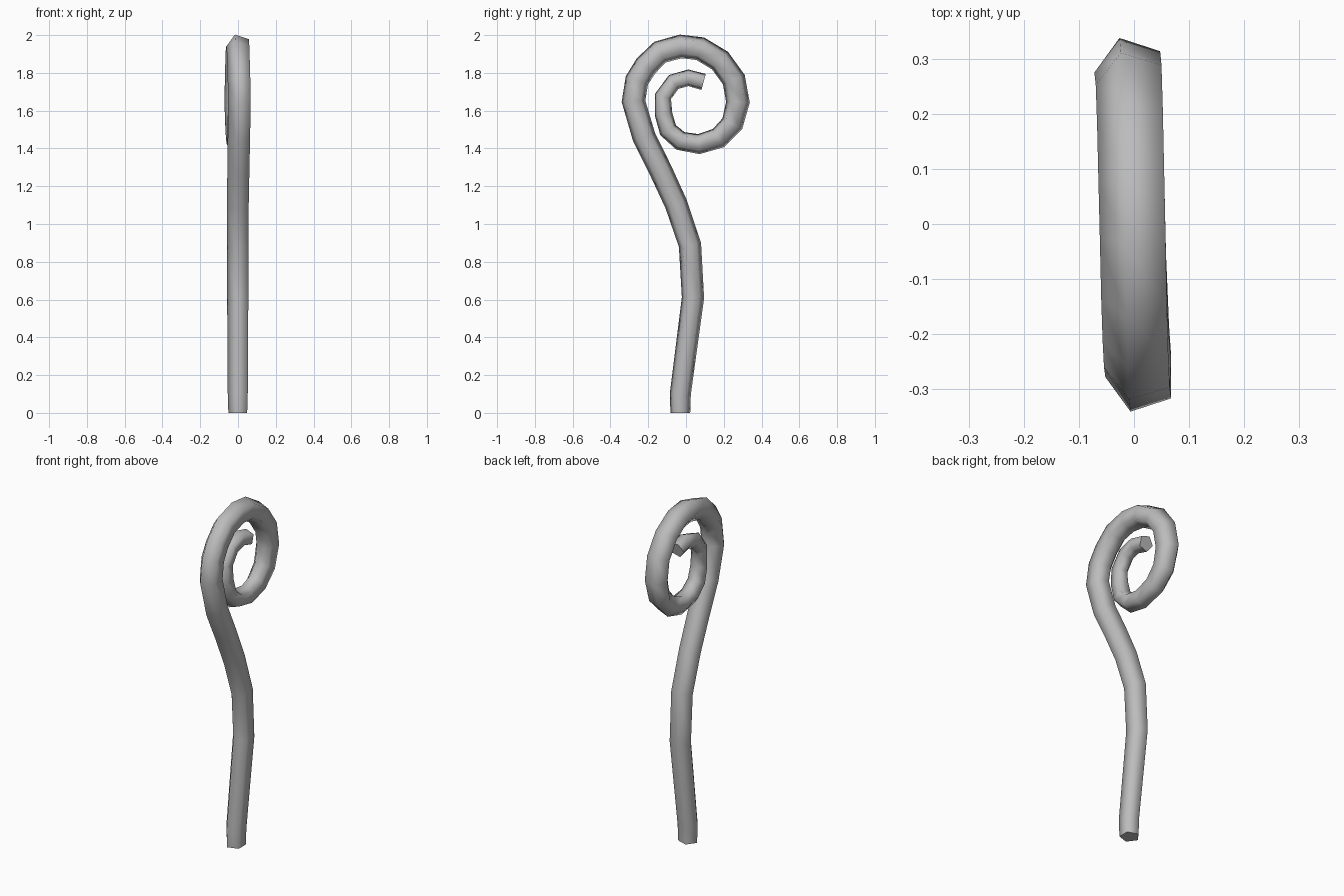
import bpy
import bmesh
from math import cos, sin, radians
from mathutils import Vector

# Remove the default cube
cube = bpy.data.objects.get("Cube")
if cube:
    bpy.data.objects.remove(cube, do_unlink=True)

# Dull grey finish
grey = bpy.data.materials.new("dull_grey")
grey.use_nodes = True
color = (0.5, 0.5, 0.5, 1)
grey.diffuse_color = color
grey.node_tree.nodes["Principled BSDF"].inputs["Base Color"].default_value = color

# Centre line of the stem and coil, as (y, z)
stem = [(-.03, 0), (-.03, .1), (.037, .61), (.021, .89),
        (-.052, 1.105), (-.135, 1.285), (-.222, 1.46)]
outer_coil = [(-.278, 1.65), (-.26, 1.76), (-.212, 1.837), (-.137, 1.91),
              (-.028, 1.94), (.075, 1.928), (.18, 1.865), (.253, 1.765),
              (.275, 1.645), (.245, 1.53), (.172, 1.455)]
inner_coil = [(.068, 1.423), (-.03, 1.44), (-.095, 1.497), (-.119, 1.582),
              (-.122, 1.675), (-.065, 1.752), (.012, 1.774), (.093, 1.752)]
path = [Vector(p) for p in stem + outer_coil + inner_coil]

# Tube radius and sideways drift, keyed by ring number
radius_keys = [(0, .055), (2, .062), (7, .066), (15, .066), (18, .056),
               (22, .047), (25, .046)]
drift_keys = [(0, .004), (4, .005), (7, .014), (15, -.006), (18, -.004), (25, -.006)]


def keyed(keys, i):
    """Linear blend between the keys on either side of ring i."""
    for (a, va), (b, vb) in zip(keys, keys[1:]):
        if i <= b:
            return va + (vb - va) * (i - a) / (b - a)
    return keys[-1][1]


def ring_normal(i):
    """In-plane direction pointing to the outside of the coil."""
    last = len(path) - 1
    if i == 0:
        return Vector((-1, 0))
    ahead = (path[min(i + 1, last)] - path[min(i, last - 1)]).normalized()
    behind = (path[i] - path[i - 1]).normalized()
    along = (ahead + behind).normalized()
    return Vector((-along.y, along.x))


# Sweep a five-sided section along the centre line
SIDES = 5
bm = bmesh.new()
rings = []
for i, centre in enumerate(path):
    r, x, n = keyed(radius_keys, i), keyed(drift_keys, i), ring_normal(i)
    ring = []
    for k in range(SIDES):
        a = radians(180 + k * 360 / SIDES)
        p = centre + n * (r * sin(a))
        ring.append(bm.verts.new((x + r * cos(a), p.x, p.y)))
    rings.append(ring)

for low, high in zip(rings, rings[1:]):
    for k in range(SIDES):
        j = (k + 1) % SIDES
        bm.faces.new((low[k], low[j], high[j], high[k]))

# Close both ends
bm.faces.new(rings[0])
bm.faces.new(rings[-1])
bmesh.ops.recalc_face_normals(bm, faces=bm.faces)

mesh = bpy.data.meshes.new("curled_stem")
bm.to_mesh(mesh)
bm.free()
mesh.materials.append(grey)
stem_object = bpy.data.objects.new("curled_stem", mesh)
bpy.context.collection.objects.link(stem_object)

# Smooth sides with crisp ends
bpy.ops.object.select_all(action="DESELECT")
stem_object.select_set(True)
bpy.context.view_layer.objects.active = stem_object
bpy.ops.object.shade_smooth_by_angle(angle=radians(80))
